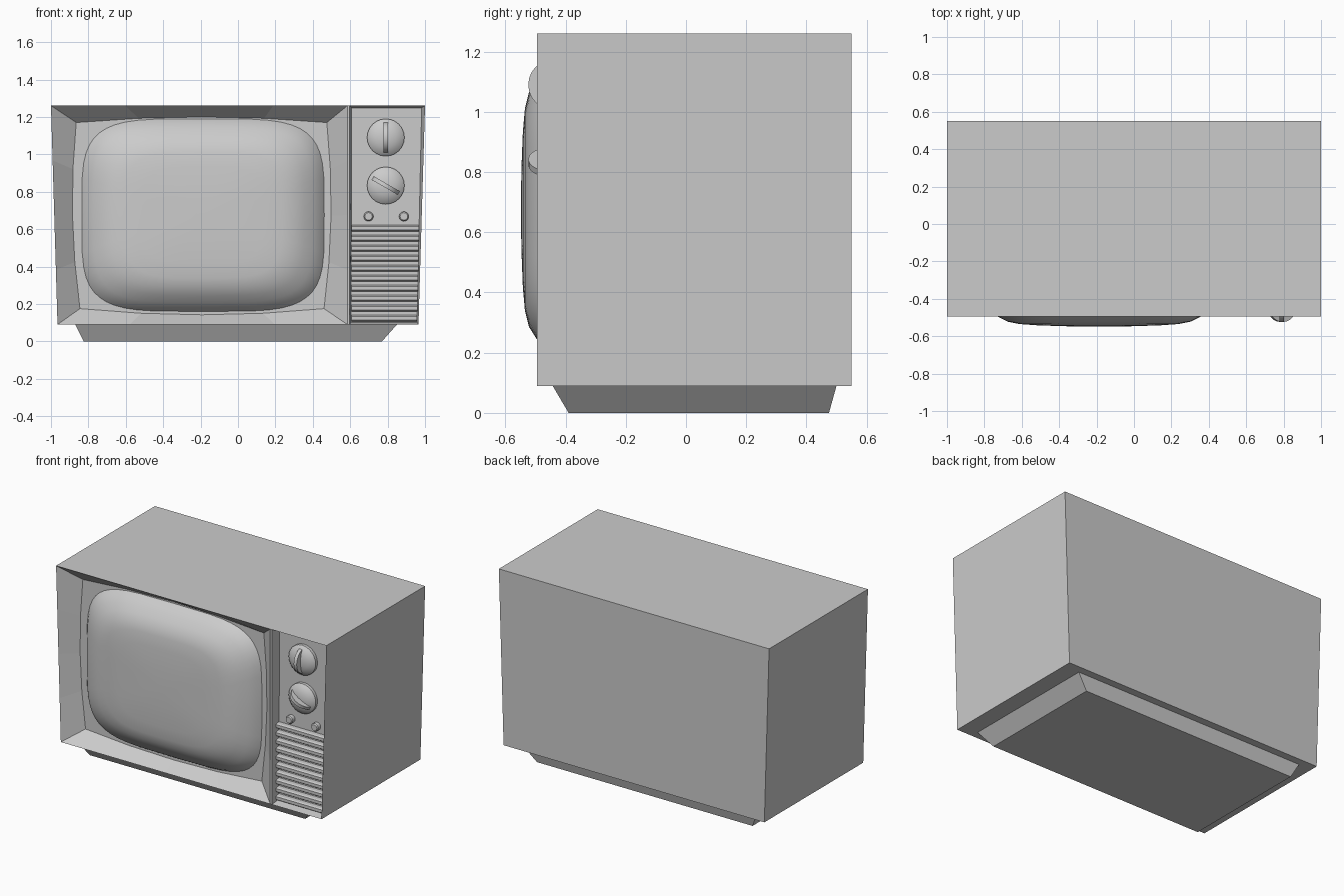
import bpy, bmesh, math

if "Cube" in bpy.data.objects:
    bpy.data.objects.remove(bpy.data.objects["Cube"])

FRONT, BACK = -0.495, 0.55


def loft(name, rings, cap_first=False, cap_last=True, smooth=None):
    """Skin a list of equal-length 3D rings, each clockwise seen from the last ring's side."""
    bm = bmesh.new()
    loops = [[bm.verts.new(p) for p in ring] for ring in rings]
    for a, b in zip(loops, loops[1:]):
        n = len(a)
        for k in range(n):
            j = (k + 1) % n
            bm.faces.new((a[k], b[k], b[j], a[j]))
    if cap_first:
        bm.faces.new(loops[0])
    if cap_last:
        bm.faces.new(loops[-1][::-1])
    mesh = bpy.data.meshes.new(name)
    bm.to_mesh(mesh)
    bm.free()
    ob = bpy.data.objects.new(name, mesh)
    bpy.context.collection.objects.link(ob)
    if smooth:
        bpy.ops.object.select_all(action='DESELECT')
        ob.select_set(True)
        bpy.context.view_layer.objects.active = ob
        bpy.ops.object.shade_smooth_by_angle(angle=math.radians(smooth))
    return ob


def quad_ring(corners, y, n=1, bulge=(0, 0, 0, 0)):
    """Clockwise ring through four (x, z) corners, sides bowed outwards."""
    pts = []
    for i in range(4):
        (x0, z0), (x1, z1) = corners[i], corners[(i + 1) % 4]
        dx, dz = x1 - x0, z1 - z0
        length = math.hypot(dx, dz)
        for k in range(n):
            t = k / n
            b = bulge[i] * 4 * t * (1 - t) / length
            pts.append((x0 + dx * t - dz * b, y, z0 + dz * t + dx * b))
    return pts


def oval_ring(cx, cz, rx, rz, y, n, power=2):
    """Clockwise (super)ellipse facing the front."""
    def f(v):
        return math.copysign(abs(v) ** (2 / power), v)
    return [(cx + rx * f(math.cos(a)), y, cz + rz * f(math.sin(a)))
            for a in (-2 * math.pi * k / n for k in range(n))]


# cabinet shell, tapering slightly towards the bottom
outline = [(-1, 1.26), (1, 1.26), (0.965, 0.09), (-0.965, 0.09)]
loft("cabinet", [quad_ring(outline, BACK), quad_ring(outline, FRONT)],
     cap_first=True, cap_last=False)

# sloped surround of the screen and its backing plate
loft("screen_surround", [
    quad_ring([(-1, 1.26), (0.585, 1.26), (0.585, 0.09), (-0.965, 0.09)], FRONT, 4),
    quad_ring([(-0.865, 1.17), (0.475, 1.17), (0.46, 0.175), (-0.845, 0.175)], -0.405, 4,
              (0.03, 0.03, 0.033, 0.03))])

# divider strip between screen and controls
loft("divider", [quad_ring([(0.585, 1.26), (0.597, 1.26), (0.597, 0.09), (0.585, 0.09)], FRONT)])

# recessed control panel
PANEL = -0.43
loft("control_panel", [
    quad_ring([(0.597, 1.26), (1, 1.26), (0.965, 0.09), (0.597, 0.09)], FRONT),
    quad_ring([(0.608, 1.248), (0.982, 1.248), (0.957, 0.102), (0.604, 0.102)], PANEL)])

# bulging picture tube
tube = [(1, -0.40), (0.96, -0.435), (0.9, -0.467), (0.83, -0.496), (0.75, -0.522),
        (0.65, -0.535), (0.5, -0.542), (0.25, -0.547), (0.05, -0.548)]
loft("screen", [oval_ring(-0.187, 0.675, 0.652 * s, 0.518 * s, y, 48, 4.4 - 1.2 * (1 - s))
                for s, y in tube], smooth=50)

# two dials with half-round grips
for i, (cz, turn) in enumerate([(1.09, 90), (0.833, -30)], 1):
    dial = [(0.1, PANEL), (0.1, -0.45), (0.085, -0.463), (0.055, -0.477), (0.02, -0.483)]
    loft(f"dial_{i}", [oval_ring(0.79, cz, r, r, y, 24) for r, y in dial], smooth=35)
    c, s = math.cos(math.radians(turn)), math.sin(math.radians(turn))
    sides = []
    for w in (0.011, -0.011):
        arc = [(0.083 * math.cos(math.pi * k / 12), -0.443 - 0.081 * math.sin(math.pi * k / 12))
               for k in range(13)]
        sides.append([(0.79 + u * c - w * s, y, cz + u * s + w * c) for u, y in arc])
    loft(f"dial_grip_{i}", sides, cap_first=True, smooth=35)

# small push buttons
for i, x in enumerate((0.698, 0.887), 1):
    loft(f"button_{i}", [oval_ring(x, 0.668, r, r, y, 16)
                         for r, y in [(0.026, PANEL), (0.026, -0.455), (0.02, -0.462)]], smooth=35)

# speaker grille slats
for i in range(10):
    top = 0.622 - 0.0535 * i
    bottom = max(top - 0.034, 0.103)

    def slat(inset, y):
        right = 0.957 + 0.022 * (top - 0.102)
        return quad_ring([(0.606, top - inset), (right, top - inset),
                          (right, bottom + inset), (0.606, bottom + inset)], y)
    loft(f"grille_slat_{i + 1}", [slat(0, PANEL), slat(0.001, -0.455), slat(0.007, -0.463)])

# plinth
def plinth_ring(x0, x1, y0, y1, z):
    return [(x0, y0, z), (x1, y0, z), (x1, y1, z), (x0, y1, z)]


loft("plinth", [plinth_ring(-0.87, 0.85, -0.443, 0.5, 0.09),
                plinth_ring(-0.825, 0.77, -0.39, 0.475, 0)], cap_first=True)
